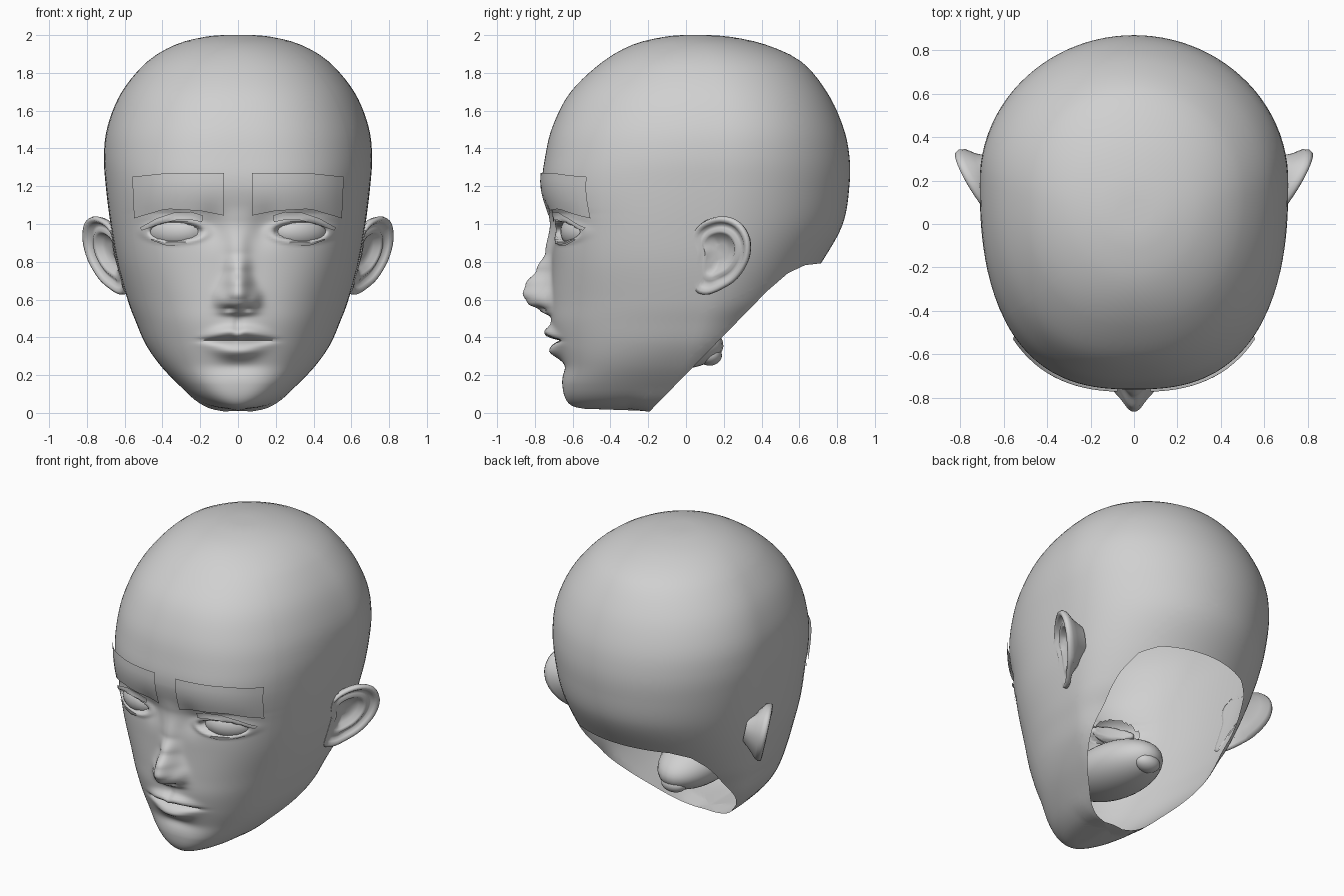
import bpy, bmesh, math
from mathutils import Vector, Matrix
from mathutils.bvhtree import BVHTree

if "Cube" in bpy.data.objects:
    bpy.data.objects.remove(bpy.data.objects["Cube"])

skin = bpy.data.materials.new("plain_grey")
skin.diffuse_color = (0.63, 0.63, 0.63, 1)
skin.use_nodes = True
skin.node_tree.nodes["Principled BSDF"].inputs["Base Color"].default_value = skin.diffuse_color


def finish(name, bm, angle=60, recalc=True):
    if recalc:
        bmesh.ops.recalc_face_normals(bm, faces=bm.faces)
    me = bpy.data.meshes.new(name)
    bm.to_mesh(me)
    ob = bpy.data.objects.new(name, me)
    bpy.context.collection.objects.link(ob)
    me.materials.append(skin)
    bpy.ops.object.select_all(action='DESELECT')
    ob.select_set(True)
    bpy.context.view_layer.objects.active = ob
    bpy.ops.object.shade_smooth_by_angle(angle=math.radians(angle))
    return ob


def bridge(bm, rows, closed=True):
    for a, b in zip(rows, rows[1:]):
        n = len(a)
        for i in range(n if closed else n - 1):
            j = (i + 1) % n
            bm.faces.new((a[i], a[j], b[j], b[i]))


def catmull(p0, p1, p2, p3, t):
    return [0.5 * (2 * b + (c - a) * t + (2 * a - 5 * b + 4 * c - d) * t * t
                   + (3 * b - a - 3 * c + d) * t ** 3)
            for a, b, c, d in zip(p0, p1, p2, p3)]


def lerp_table(tab, v):
    if v <= tab[0][0]:
        return tab[0][1]
    for (a, fa), (b, fb) in zip(tab, tab[1:]):
        if v <= b:
            t = (v - a) / (b - a)
            return fa + (fb - fa) * t * t * (3 - 2 * t)
    return tab[-1][1]


def bump(x, z, cx, cz, sx, sz):
    return math.exp(-((x - cx) / sx) ** 2 - ((z - cz) / sz) ** 2)


# Skull cross-sections: z, front y, back y, half width, widest y, front roundness
KEYS = [(.022, -.54, .05, .07, -.2, 2), (.038, -.605, .1, .155, -.18, 2.2),
        (.08, -.64, .15, .235, -.12, 2.5), (.15, -.655, .22, .315, -.06, 2.65),
        (.25, -.655, .3, .41, -.01, 2.6), (.36, -.69, .37, .487, .04, 2.4),
        (.48, -.715, .46, .54, .07, 2.35), (.6, -.715, .58, .585, .1, 2.4),
        (.8, -.71, .72, .64, .13, 2.6), (1, -.715, .83, .675, .16, 2.7),
        (1.2, -.76, .865, .7, .19, 2.6), (1.36, -.745, .865, .71, .2, 2.5),
        (1.52, -.705, .83, .69, .2, 2.4), (1.7, -.61, .745, .615, .17, 2.3),
        (1.86, -.44, .61, .48, .13, 2.2), (1.95, -.28, .42, .33, .09, 2),
        (1.99, -.12, .24, .18, .06, 2), (2, -.02, .12, .08, .05, 2)]
NOSE = [(.505, 0), (.545, .06), (.58, .125), (.63, .15), (.68, .137),
        (.76, .08), (.85, .035), (1.02, .005), (1.1, 0)]
NOSE_W = [(.55, .085), (.63, .075), (.75, .058), (.9, .06), (1.05, .09)]


# Facial relief, as a shift along y (positive pushes inward)
def relief(x, z):
    x = abs(x)
    d = -lerp_table(NOSE, z) * math.exp(-(x / lerp_table(NOSE_W, z)) ** 2.3)
    d -= .03 * bump(x, z, .09, .605, .036, .042)         # nostril wings
    d += .022 * bump(x, z, .045, .55, .024, .014)        # nostrils
    d += .025 * bump(x, z, .14, .99, .07, .09)           # inner eye sockets
    d += .012 * bump(x, z, .33, .99, .16, .07)
    e = math.sqrt(((x - .33) / .135) ** 2 + ((z - .96) / .046) ** 2)
    if e < 2.2:                                          # eyelids and opening
        d -= .009 * math.exp(-((e - 1.25) / .22) ** 2)
        d += .05 / (1 + math.exp((e - .97) * 30))
    d += .008 * bump(x, z, .34, 1.055, .15, .014)        # lid crease
    curve = (x / .18) ** 2
    bow = .43 - .012 * math.exp(-(x / .025) ** 2) - .028 * curve
    d -= .045 * math.exp(-(x / .15) ** 3 - ((z - bow) / .03) ** 2)   # upper lip
    d += .043 * math.exp(-(x / .18) ** 4 - ((z - .383) / .011) ** 2)  # mouth line
    d -= .045 * math.exp(-(x / .12) ** 2.4
                         - ((z - .325 - .03 * curve) / .037) ** 2)   # lower lip
    d += .014 * bump(x, z, 0, .245, .13, .035)           # dip above chin
    d += .010 * bump(x, z, 0, .485, .02, .025)           # philtrum
    return d


# Head shell
half = [i * .015 for i in range(51)]
half += [.75 + (math.pi - .75) * i / 36 for i in range(1, 37)]
angles = half + [-t for t in reversed(half[1:-1])]
sections = []
for i in range(len(KEYS) - 1):
    k = [KEYS[max(0, min(len(KEYS) - 1, i + o))] for o in (-1, 0, 1, 2)]
    dz = k[2][0] - k[1][0]
    n = max(3, math.ceil(dz / (.012 if .2 < k[2][0] < 1.25 else .04)))
    sections += [catmull(*k, s / n) for s in range(n)]
sections.append(KEYS[-1])


def jaw_drop(y, z):
    return .018 * max(0, 1 - z / .12) * max(0, min(1, (y + .3) / .1))


bm = bmesh.new()
rows = []
for z, yf, yb, w, yc, p in sections:
    row = []
    for t in angles:
        s, c = math.sin(t), math.cos(t)
        depth, q = (yc - yf, p) if c > 0 else (yb - yc, 2)
        r = (abs(s / w) ** q + abs(c / depth) ** q) ** (-1 / q)
        x, y = r * s, yc - r * c
        if y < -.2 and .15 < z < 1.3:
            y += relief(x, z)
        row.append(bm.verts.new((x, y, z - jaw_drop(y, z))))
    rows.append(row)
bridge(bm, rows)
for row, y, z in ((rows[0], -.25, .012), (rows[-1], .05, 2.0)):
    pole = bm.verts.new((0, y, z))
    for i in range(len(row)):
        bm.faces.new((row[i], row[(i + 1) % len(row)], pole))
bmesh.ops.recalc_face_normals(bm, faces=bm.faces)

# Slanted neck opening: remove what lies below all lines
LINES = [((-.2, 0), (.43, .645)), ((.43, .645), (.54, .74)),
         ((.54, .74), (.63, .782)), ((.63, .782), (.74, .795))]
below = []
for (y0, z0), (y1, z1) in LINES:
    no = Vector((0, -(z1 - z0), y1 - y0)).normalized()
    co = Vector((0, y0, z0))
    bmesh.ops.bisect_plane(bm, geom=bm.verts[:] + bm.edges[:] + bm.faces[:],
                           plane_co=co, plane_no=no, dist=1e-5)
    below.append((co, no))
cut = [f for f in bm.faces
       if all((f.calc_center_median() - co).dot(no) < 0 for co, no in below)]
bmesh.ops.delete(bm, geom=cut, context='FACES')
tree = BVHTree.FromBMesh(bm)
finish("head", bm, 75, recalc=False)


# Thin sheets that follow the face, between a lower and an upper line
def face_sheet(name, lower, upper, lift, side, steps=16, across=5):
    def along(line, t):
        f = t * (len(line) - 1)
        i = min(int(f), len(line) - 2)
        return Vector(line[i]).lerp(Vector(line[i + 1]), f - i)
    bm = bmesh.new()
    rows = []
    for j in range(across + 1):
        row = []
        for i in range(steps + 1):
            p = along(lower, i / steps).lerp(along(upper, i / steps), j / across)
            hit = tree.ray_cast(Vector((side * p.x, -2, p.y)), Vector((0, 1, 0)))[0]
            gap = lift * (1 + 3 * p.x ** 2)
            row.append(bm.verts.new((side * p.x, hit.y - gap, p.y)))
        rows.append(row)
    bridge(bm, rows if side > 0 else rows[::-1], closed=False)
    finish(name, bm, recalc=False)


# Ear outline in y, z, lying on a slanted plane
EAR = [(.06, .85), (.04, .94), (.09, 1.01), (.19, 1.04), (.28, 1.01), (.335, .92),
       (.33, .81), (.27, .71), (.19, .655), (.11, .625), (.05, .65), (.05, .75)]
EAR_RINGS = [(.5, -.12), (.75, -.06), (.95, -.028), (1, -.005), (.98, .012), (.9, .016),
             (.83, .004), (.76, -.014), (.68, -.012), (.6, .0), (.52, -.008),
             (.42, -.035), (.2, -.045)]


def ear(name, side):
    bm = bmesh.new()
    normal = Vector((1, -.589, -.232)).normalized()
    n = len(EAR)
    outline = [catmull(*[EAR[(i + o) % n] for o in (-1, 0, 1, 2)], s / 4)
               for i in range(n) for s in range(4)]
    rows, buried = [], set()
    for k, (scale, off) in enumerate(EAR_RINGS):
        cy, cz = (.16, .85)
        row = []
        for y, z in outline:
            y, z = cy + (y - cy) * scale, cz + (z - cz) * scale
            dish = off * (.5 if z < .7 and off < 0 else 1)
            p = Vector((.72 + .589 * (y - .2) + .232 * (z - .85), y, z)) + normal * dish
            hit = tree.ray_cast(Vector((2, p.y, p.z)), Vector((-1, 0, 0)))[0]
            sunk = False
            if hit:                                      # stay on the head surface
                floor = hit.x + (.004 if k > 3 else -.003)
                sunk = k < 3 and p.x < floor
                p.x = max(p.x, floor)
            v = bm.verts.new((side * p.x, p.y, p.z))
            if sunk:
                buried.add(v)
            row.append(v)
        rows.append(row)
    bridge(bm, rows)
    bm.faces.new(rows[-1])
    bmesh.ops.recalc_face_normals(bm, faces=bm.faces)
    hidden = [f for f in bm.faces if all(v in buried for v in f.verts)]
    bmesh.ops.delete(bm, geom=hidden, context='FACES')
    finish(name, bm, 80, recalc=False)


def ellipsoid(name, loc, radii, rot=None, front_only=False):
    bm = bmesh.new()
    bmesh.ops.create_uvsphere(bm, u_segments=32, v_segments=20, radius=1)
    if front_only:
        bmesh.ops.delete(bm, geom=[v for v in bm.verts if v.co.y > -.35], context='VERTS')
    bm.transform(Matrix.Translation(loc) @ (rot or Matrix())
                 @ Matrix.Diagonal((*radii, 1)))
    finish(name, bm, recalc=not front_only)


for side, tag in ((1, "left"), (-1, "right")):
    ear(tag + "_ear", side)
    ellipsoid(tag + "_eyeball", (side * .325, -.543, .96), (.16, .11, .1),
              Matrix.Rotation(side * math.radians(27), 4, 'Z'), True)
    face_sheet(tag + "_eyebrow_sheet",
               [(.075, 1.045), (.2, 1.07), (.38, 1.08), (.55, 1.03)],
               [(.075, 1.27), (.23, 1.27), (.39, 1.268), (.56, 1.25)], .012, side)
    face_sheet(tag + "_upper_lash",
               [(.19, 1.01), (.25, 1.022), (.33, 1.02), (.41, 1.0), (.51, .965)],
               [(.185, 1.045), (.25, 1.065), (.34, 1.06), (.43, 1.03), (.52, .98)],
               .009, side, across=3)
    face_sheet(tag + "_lower_lash",
               [(.27, .895), (.33, .882), (.39, .888), (.46, .915)],
               [(.27, .9), (.33, .892), (.39, .9), (.46, .922)], .006, side, across=2)

# Mouth cavity seen through the neck opening
ellipsoid("mouth_cavity", (0, -.18, .39), (.21, .38, .16),
          Matrix.Rotation(math.radians(-6), 4, 'X'))
ellipsoid("throat", (0, .125, .305), (.085, .065, .055))
